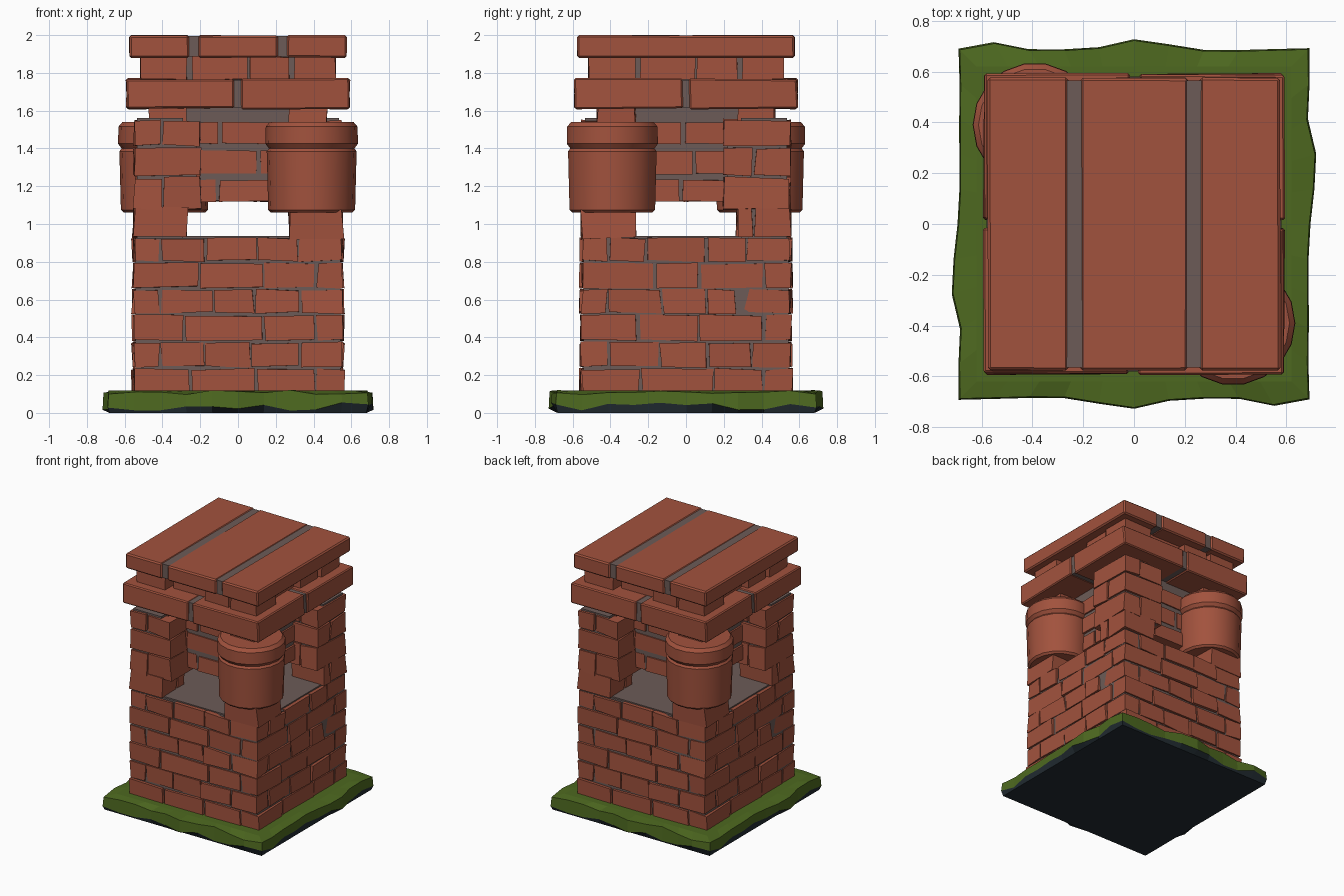
import bpy, bmesh, math, random
from mathutils import Vector, Matrix

if "Cube" in bpy.data.objects:
    bpy.data.objects.remove(bpy.data.objects["Cube"])

random.seed(7)


def material(name, rgb):
    m = bpy.data.materials.new(name)
    m.diffuse_color = (*rgb, 1)
    m.use_nodes = True
    m.node_tree.nodes["Principled BSDF"].inputs["Base Color"].default_value = m.diffuse_color
    return m


BRICK = material("brick_red", (0.36, 0.085, 0.047))
MORTAR = material("mortar_grey", (0.15, 0.105, 0.095))
MOSS = material("moss_green", (0.075, 0.14, 0.014))
SLATE = material("dark_slate", (0.016, 0.025, 0.032))


def finish(bm, name, mats, bevel=0, smooth=None):
    bmesh.ops.recalc_face_normals(bm, faces=bm.faces)
    me = bpy.data.meshes.new(name)
    bm.to_mesh(me)
    bm.free()
    for m in mats:
        me.materials.append(m)
    ob = bpy.data.objects.new(name, me)
    bpy.context.collection.objects.link(ob)
    if bevel:
        mod = ob.modifiers.new("worn_edges", 'BEVEL')
        mod.width, mod.segments = bevel, 1
    if smooth:
        for p in me.polygons:
            p.use_smooth = True
        me.set_sharp_from_angle(angle=math.radians(smooth))
    return ob


def block(bm, lo, hi, jit=0.0, k=0, pair=True):
    """Hand-cut block, turned k quarter turns, repeated on the opposite side."""
    pts = [Vector([(lo, hi)[b][i] + random.uniform(-jit, jit)
                   for i, b in enumerate((a, c, d))])
           for a in (0, 1) for c in (0, 1) for d in (0, 1)]
    for turn in ((k, k + 2) if pair else (k,)):
        rot = Matrix.Rotation(turn * math.pi / 2, 3, 'Z')
        v = [bm.verts.new(rot @ p) for p in pts]
        for f in ((0, 1, 3, 2), (4, 6, 7, 5), (0, 4, 5, 1),
                  (2, 3, 7, 6), (0, 2, 6, 4), (1, 5, 7, 3)):
            bm.faces.new([v[i] for i in f])


def box(name, half, z0, z1, mat):
    bm = bmesh.new()
    block(bm, (-half, -half, z0), (half, half, z1), pair=False)
    return finish(bm, name, [mat])


def course(bm, half, depth, z0, z1, n, odd, jit, gap):
    """One pinwheel course of bricks around a square."""
    for k in (0, 1):
        a, b = -half, half - depth
        cuts = [a + (b - a) * (i + (random.uniform(-.2, .2) if 0 < i < n else 0)) / n
                for i in range(n + 1)]
        for s, e in zip(cuts, cuts[1:]):
            x0, x1 = s, e - gap
            if odd:
                x0, x1 = -x1, -x0
            out = half + random.uniform(-.004, .012)
            block(bm, (x0, -out, z0), (x1, -half + depth, z1 - gap), jit, k)


# Mossy slab: wavy rings, slate below and moss above
N = 10
BUMPS = [(0, -.05, .17, .045), (0, .55, .1, .025), (1, .22, .12, .045)]
rim = []
for side in range(2):
    for i in range(N):
        t = -1 + 2 * i / N
        push = max([h * max(0, 1 - abs(t * .69 - c) / w)
                    for s, c, w, h in BUMPS if s == side] + [0])
        rim.append((side, t, push, random.uniform(.01, .065),
                    random.uniform(.095, .125), random.uniform(-.006, .006)))
bm = bmesh.new()
rings = []
for level in range(4):
    ring = []
    for half_turn in (0, 2):
        for side, t, push, zmid, ztop, wob in rim:
            half = (.68, .69, .685, .62)[level]
            out = half + (push + wob if level in (1, 2) else 0)
            p = Vector((t * half, -out, (0, zmid, ztop, .118)[level]))
            ring.append(bm.verts.new(
                Matrix.Rotation((side + half_turn) * math.pi / 2, 3, 'Z') @ p))
    rings.append(ring)
bm.faces.new(rings[0])
for level in range(3):
    for i in range(4 * N):
        j = (i + 1) % (4 * N)
        f = bm.faces.new((rings[level][i], rings[level][j],
                          rings[level + 1][j], rings[level + 1][i]))
        f.material_index = 1 if level else 0
bm.faces.new(rings[3]).material_index = 1
finish(bm, "mossy_base_slab", [SLATE, MOSS])

# Lower brick wall over a mortar core, with the hearth floor on top
box("wall_mortar_core", .543, .08, .925, MORTAR)
box("hearth_floor", .525, .90, .936, MORTAR)
bm = bmesh.new()
levels = [.10, .245, .385, .53, .665, .805, .94]
for i, (z0, z1) in enumerate(zip(levels, levels[1:])):
    course(bm, .55, .13, z0, z1, (3, 4)[i % 2], i % 2, .007, .014)
finish(bm, "wall_bricks", [BRICK])

# Recessed brick flue hanging between the corner piers
box("flue_mortar_core", .34, 1.125, 1.62, MORTAR)
bm = bmesh.new()
for i, (z0, z1) in enumerate([(1.12, 1.255), (1.265, 1.41), (1.425, 1.56)]):
    course(bm, .345, .1, z0, z1, 2, i % 2, .004, .022)
finish(bm, "flue_bricks", [BRICK])

# Square brick piers at two opposite corners
bm = bmesh.new()
block(bm, (-.535, -.535, .92), (-.29, -.29, 1.56))
block(bm, (-.535, -.535, 1.08), (-.22, -.22, 1.54))
finish(bm, "square_pier_mortar", [MORTAR])
bm = bmesh.new()
for i, (z0, z1, w) in enumerate([(.93, 1.09, .27), (1.08, 1.245, .20),
                                 (1.255, 1.40, .20), (1.415, 1.55, .20)]):
    m = -.36 - .04 * (i % 2)
    if i % 2:
        block(bm, (-.55, -.55, z0), (m - .006, -w, z1), .008)
        block(bm, (m + .006, -.55, z0), (-w, -w, z1), .008)
    else:
        block(bm, (-.55, -.55, z0), (-w, m - .006, z1), .008)
        block(bm, (-.55, m + .006, z0), (-w, -w, z1), .008)
finish(bm, "square_pier_bricks", [BRICK])

# Square feet of the round piers and the short necks under the cap
bm = bmesh.new()
block(bm, (.27, -.555, .925), (.555, -.27, 1.08), .008)
for k in (0, 1):
    block(bm, (-.47, -.47, 1.5), (-.27, -.27, 1.62), .006, k)
finish(bm, "pier_feet_and_necks", [BRICK])

# Round piers with a lipped top at the other two corners
profile = [(.215, 1.06), (.23, 1.075), (.238, 1.385), (.226, 1.40),
           (.245, 1.425), (.243, 1.515), (.222, 1.54)]
SIDES = 18
bm = bmesh.new()
for sgn in (1, -1):
    loops = [[bm.verts.new((sgn * (.39 + r * math.cos(a)),
                            sgn * (-.39 + r * math.sin(a)), z))
              for a in (math.tau * i / SIDES for i in range(SIDES))]
             for r, z in profile]
    for lo, hi in zip(loops, loops[1:]):
        for i in range(SIDES):
            j = (i + 1) % SIDES
            bm.faces.new((lo[i], lo[j], hi[j], hi[i]))
    bm.faces.new(loops[0])
    bm.faces.new(loops[-1])
finish(bm, "round_piers", [BRICK], smooth=32)

# Lower cap: four quarter stones with mortar joints
box("lower_cap_mortar", .58, 1.617, 1.763, MORTAR)
bm = bmesh.new()
for k in (0, 1):
    block(bm, (-.59, -.59, 1.61), (-.018, -.018, 1.77), .005, k)
finish(bm, "lower_cap_stones", [BRICK], bevel=.008)

# Spacer bricks between the two caps
box("spacer_mortar_core", .41, 1.76, 1.89, MORTAR)
bm = bmesh.new()
for k in (0, 1):
    for x0, x1, out in [(-.515, -.27, .515), (-.24, .05, .45), (.06, .27, .50)]:
        block(bm, (x0, -out, 1.765), (x1, -.3, 1.885), .004, k)
finish(bm, "spacer_bricks", [BRICK])

# Top cap: three long stones with two mortar joints
box("top_cap_mortar", .565, 1.886, 1.994, MORTAR)
bm = bmesh.new()
block(bm, (-.575, -.575, 1.88), (-.258, .575, 1.998), .003)
block(bm, (-.212, -.575, 1.88), (.212, .575, 1.998), .002, pair=False)
finish(bm, "top_cap_stones", [BRICK], bevel=.01)
